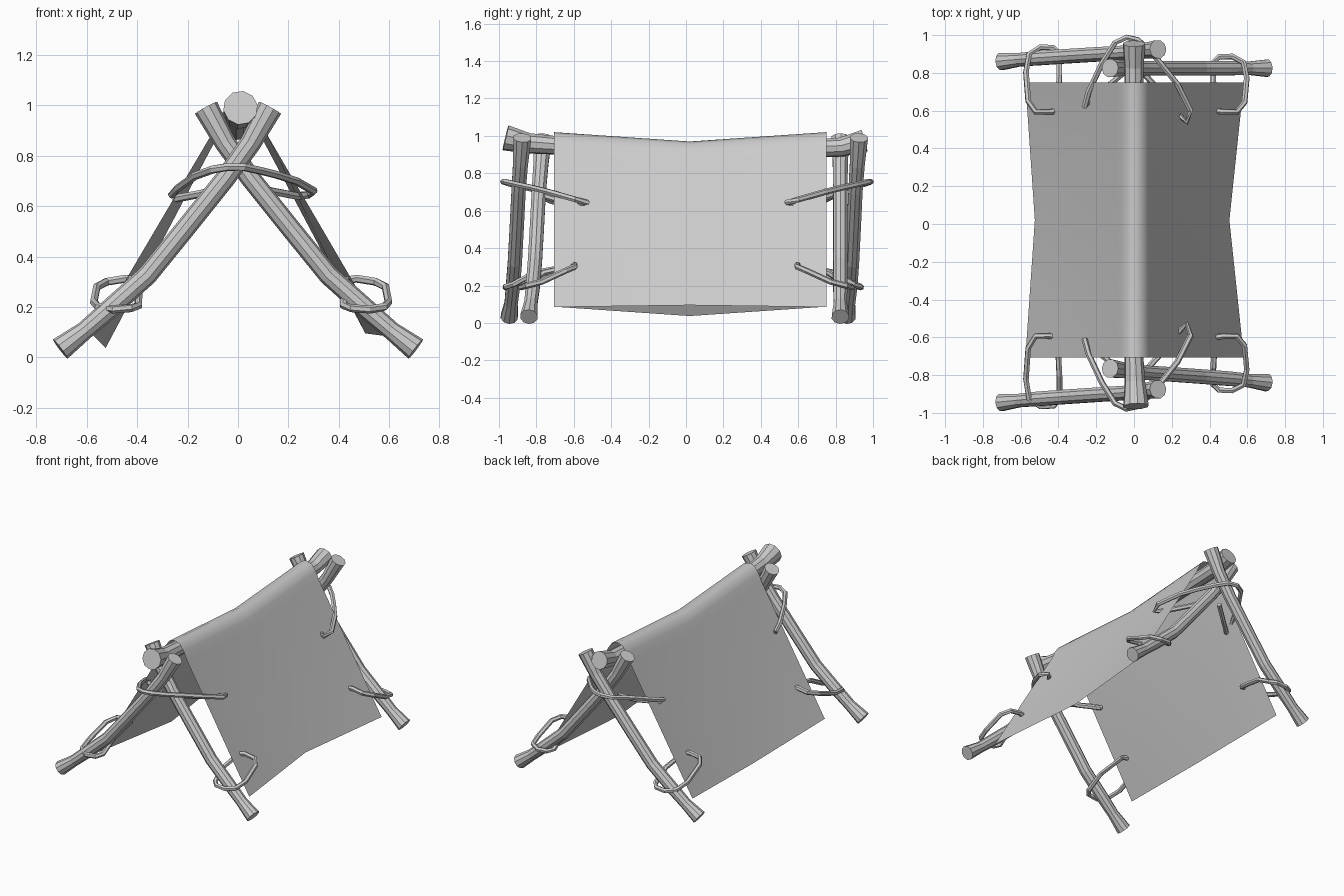
import bpy, bmesh, math
from mathutils import Vector

cube = bpy.data.objects.get("Cube")
if cube:
    bpy.data.objects.remove(cube, do_unlink=True)

grey = bpy.data.materials.new("plain grey")
grey.use_nodes = True
COLOUR = (0.6, 0.6, 0.6, 1)
grey.diffuse_color = COLOUR
grey.node_tree.nodes["Principled BSDF"].inputs["Base Color"].default_value = COLOUR


def finish(name, bm, smooth=False):
    mesh = bpy.data.meshes.new(name)
    bm.to_mesh(mesh)
    bm.free()
    for poly in mesh.polygons:
        poly.use_smooth = smooth
    mesh.materials.append(grey)
    obj = bpy.data.objects.new(name, mesh)
    bpy.context.collection.objects.link(obj)
    return obj


def tube(name, points, radii, sides, rim=0.0):
    """Sweep a polygon along a path; rim > 0 recesses both end caps."""
    pts = [Vector(p) for p in points]
    bm = bmesh.new()
    rings, side = [], None
    for i, p in enumerate(pts):
        a, b = pts[max(i - 1, 0)], pts[min(i + 1, len(pts) - 1)]
        t = (b - a).normalized()
        if side is None:
            side = t.orthogonal()
        side = (side - t * side.dot(t)).normalized()
        up = t.cross(side)
        ring = []
        for k in range(sides):
            ang = math.tau * k / sides
            offset = side * math.cos(ang) + up * math.sin(ang)
            ring.append(bm.verts.new(p + offset * radii[i]))
        rings.append(ring)
    for r0, r1 in zip(rings, rings[1:]):
        for k in range(sides):
            n = (k + 1) % sides
            bm.faces.new((r0[k], r0[n], r1[n], r1[k]))
    caps = [bm.faces.new(rings[0][::-1]), bm.faces.new(rings[-1])]
    if rim:
        bmesh.ops.inset_individual(bm, faces=caps, thickness=rim, depth=-rim * 0.5)
    bmesh.ops.recalc_face_normals(bm, faces=bm.faces)
    return finish(name, bm)


# Bent, flared legs: two crossing at each end
LEG = [(-0.705, 0.033), (-0.61, 0.105), (-0.5, 0.2), (-0.36, 0.325),
       (-0.21, 0.51), (-0.05, 0.71), (0.05, 0.85), (0.127, 0.99)]
LEG_RADII = [0.048, 0.037, 0.04, 0.04, 0.04, 0.04, 0.042, 0.05]


def leg(name, mirror, y_foot, y_top):
    path = [(x * mirror, y_foot + (y_top - y_foot) * i / 7, z)
            for i, (x, z) in enumerate(LEG)]
    tube(name, path, LEG_RADII, 10, 0.01)


leg("front_right_leg", 1, -0.945, -0.875)
leg("front_left_leg", -1, -0.84, -0.765)
leg("back_right_leg", 1, 0.86, 0.925)
leg("back_left_leg", -1, 0.825, 0.825)

# Sagging ridge pole with flared ends
tube("ridge_pole",
     [(0.01, -0.965, 0.99), (0.005, -0.84, 0.96), (0, -0.7, 0.95), (0, 0.02, 0.91),
      (0, 0.72, 0.935), (0, 0.83, 0.94), (0, 0.955, 0.975)],
     [0.069, 0.055, 0.05, 0.048, 0.05, 0.052, 0.06], 10, 0.01)

# Cloth sheet draped over the pole, drawn in at the middle
END = [(-0.575, 0.087), (-0.09, 0.91), (-0.065, 0.965), (-0.035, 1.007), (0, 1.02),
       (0.045, 1.007), (0.075, 0.965), (0.1, 0.91), (0.582, 0.085)]
MIDDLE = [(x, z - 0.05) for x, z in END]
MIDDLE[0], MIDDLE[-1] = (-0.525, 0.037), (0.505, 0.095)

bm = bmesh.new()
rows = [[bm.verts.new((x, y, z)) for x, z in profile]
        for y, profile in ((-0.707, END), (0.02, MIDDLE), (0.75, END))]
for r0, r1 in zip(rows, rows[1:]):
    for k in range(len(r0) - 1):
        bm.faces.new((r0[k], r0[k + 1], r1[k + 1], r1[k]))
bmesh.ops.recalc_face_normals(bm, faces=bm.faces)
if sum(f.normal.z for f in bm.faces) < 0:
    bmesh.ops.reverse_faces(bm, faces=bm.faces)
finish("cloth_cover", bm, smooth=True)

# Upper ties wrap the leg crossing and pass through both cloth sides
UPPER = [(-0.04, 0.8, 0.69), (-0.14, 0.72, 0.65), (-0.245, 0.63, 0.63), (-0.262, 0.61, 0.645),
         (-0.24, 0.69, 0.67), (-0.17, 0.84, 0.72), (-0.1, 0.95, 0.745),
         (-0.04, 0.978, 0.755), (0.02, 0.965, 0.755), (0.09, 0.9, 0.74),
         (0.15, 0.83, 0.725), (0.23, 0.73, 0.7), (0.3, 0.59, 0.66), (0.28, 0.53, 0.645),
         (0.235, 0.57, 0.64), (0.13, 0.7, 0.66), (0.04, 0.8, 0.69)]
# Lower ties loop round a leg: x, fraction of reach in y, z
LOWER = [(0.43, 0, 0.305), (0.47, -0.02, 0.312), (0.545, -0.02, 0.3), (0.585, 0.15, 0.28),
         (0.597, 0.6, 0.22), (0.58, 0.88, 0.2), (0.52, 0.99, 0.19),
         (0.45, 0.98, 0.195), (0.42, 0.88, 0.205), (0.42, 0.55, 0.27), (0.43, 0, 0.305)]


def tie(name, points):
    tube(name, points, [0.016] * len(points), 6)


for end, s in (("front", -1), ("back", 1)):
    shift = 0.005 * s + 0.005
    tie(end + "_upper_tie", [(x, y * s + shift, z) for x, y, z in UPPER])

for name, sx, sy, reach in (("front_left", 1, -1, 0.285), ("front_right", -1, -1, 0.37),
                            ("back_left", 1, 1, 0.29), ("back_right", -1, 1, 0.34)):
    inward = 0.025 if sx < 0 else 0
    tie(name + "_lower_tie",
        [(sx * (x - inward), sy * (0.6 + reach * t), z) for x, t, z in LOWER])
